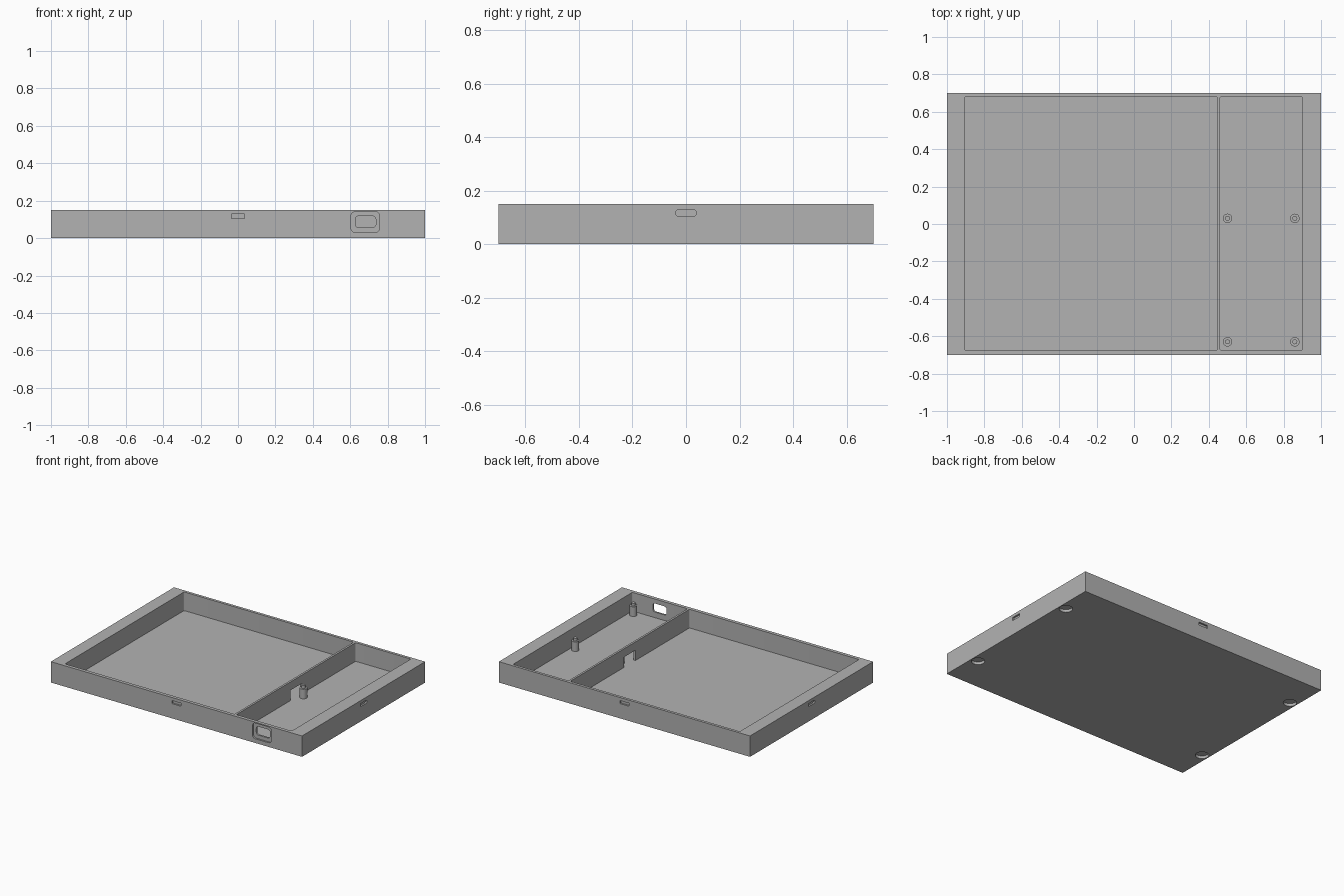
import bpy, bmesh
from math import sin, cos, pi
from mathutils import Matrix, Vector

old = bpy.data.objects.get("Cube")
if old:
    bpy.data.objects.remove(old, do_unlink=True)

LENGTH, DEPTH, HEIGHT, FLOOR = 2.0, 1.4, 0.15, 0.016

grey = bpy.data.materials.new("plain_grey")
grey.use_nodes = True
grey.diffuse_color = (0.448, 0.448, 0.448, 1)
grey.node_tree.nodes["Principled BSDF"].inputs["Base Color"].default_value = grey.diffuse_color

# Direction each prism is extruded along
TURN = {"x": Matrix(((0, 0, 1), (1, 0, 0), (0, 1, 0))),
        "y": Matrix(((1, 0, 0), (0, 0, -1), (0, 1, 0))),
        "z": Matrix.Identity(3)}


def prism(name, axis, low, high, radius=0.0, steps=5):
    """Block between two corners, with the edges along one axis rounded."""
    turn = TURN[axis]
    middle = (Vector(low) + Vector(high)) / 2
    size = turn.transposed() @ (Vector(high) - Vector(low))
    half = [abs(s) / 2 for s in size]
    bm = bmesh.new()
    ring = []
    for i, (sx, sy) in enumerate(((1, 1), (-1, 1), (-1, -1), (1, -1))):
        for k in range(steps + 1 if radius else 1):
            a = (i + k / steps) * pi / 2
            p = Vector((sx * (half[0] - radius) + radius * cos(a),
                        sy * (half[1] - radius) + radius * sin(a), -half[2]))
            ring.append(bm.verts.new(p))
    bmesh.ops.remove_doubles(bm, verts=ring, dist=1e-5)
    face = bm.faces.new(list(bm.verts))
    top = bmesh.ops.extrude_face_region(bm, geom=[face])["geom"]
    bmesh.ops.translate(bm, vec=(0, 0, 2 * half[2]),
                        verts=[v for v in top if isinstance(v, bmesh.types.BMVert)])
    bmesh.ops.transform(bm, matrix=Matrix.Translation(middle) @ turn.to_4x4(), verts=bm.verts)
    bmesh.ops.recalc_face_normals(bm, faces=bm.faces)
    mesh = bpy.data.meshes.new(name)
    bm.to_mesh(mesh)
    bm.free()
    mesh.materials.append(grey)
    obj = bpy.data.objects.new(name, mesh)
    bpy.context.collection.objects.link(obj)
    return obj


def cylinder(name, x, y, z0, z1, r):
    return prism(name, "z", (x - r, y - r, z0), (x + r, y + r, z1), r, 7)


def smooth(obj):
    bpy.ops.object.select_all(action="DESELECT")
    obj.select_set(True)
    bpy.context.view_layer.objects.active = obj
    bpy.ops.object.shade_smooth_by_angle(angle=0.6)


def cut(body, cutter):
    """Carve the cutter out of the body, then discard it."""
    cutter.hide_render = True
    mod = body.modifiers.new("cut", "BOOLEAN")
    mod.operation, mod.solver, mod.object = "DIFFERENCE", "EXACT", cutter
    bpy.ops.object.select_all(action="DESELECT")
    bpy.context.view_layer.objects.active = body
    body.select_set(True)
    bpy.ops.object.modifier_apply(modifier=mod.name)
    bpy.data.objects.remove(cutter, do_unlink=True)


# Tray body
X, Y = LENGTH / 2, DEPTH / 2
tray = prism("tray", "z", (-X, -Y, 0), (X, Y, HEIGHT))

# Large and small compartments, leaving a thin divider between them
for x0, x1 in ((-0.905, 0.445), (0.46, 0.9)):
    cut(tray, prism("compartment", "z", (x0, -0.675, FLOOR), (x1, 0.68, 0.3), 0.008))

# Cable gap through the divider
cut(tray, prism("cable_gap", "x", (0.43, -0.06, FLOOR), (0.475, 0.068, 0.09)))

# Connector port: shallow recess, then a smaller opening through the wall
cut(tray, prism("port_recess", "y", (0.604, -0.8, 0.03), (0.757, -Y + 0.012, 0.142), 0.025))
cut(tray, prism("port_opening", "y", (0.627, -0.75, 0.056), (0.737, -0.65, 0.118), 0.018))

# Small latch slots in the middle of every side
SLOT = 0.012
for s in (-1, 1):
    cut(tray, prism("end_slot", "x", (s * X - SLOT, -0.037, 0.106),
                    (s * X + SLOT, 0.037, 0.128), 0.006))
    cut(tray, prism("long_slot", "y", (-0.036, s * Y - SLOT, 0.106),
                    (0.036, s * Y + SLOT, 0.128), 0.003))

# Round foot recesses underneath
for x in (-0.95, 0.95):
    for y in (-0.444, 0.444):
        cut(tray, cylinder("foot_recess", x, y, -0.05, 0.02, 0.044))
smooth(tray)

# Board supports with locating pins
for x, side in ((0.5, "inner"), (0.86, "outer")):
    for y, end in ((-0.63, "front"), (0.03, "middle")):
        smooth(cylinder(f"{end}_{side}_support", x, y, FLOOR - 0.004, 0.085, 0.025))
        smooth(cylinder(f"{end}_{side}_pin", x, y, 0.08, 0.105, 0.013))
